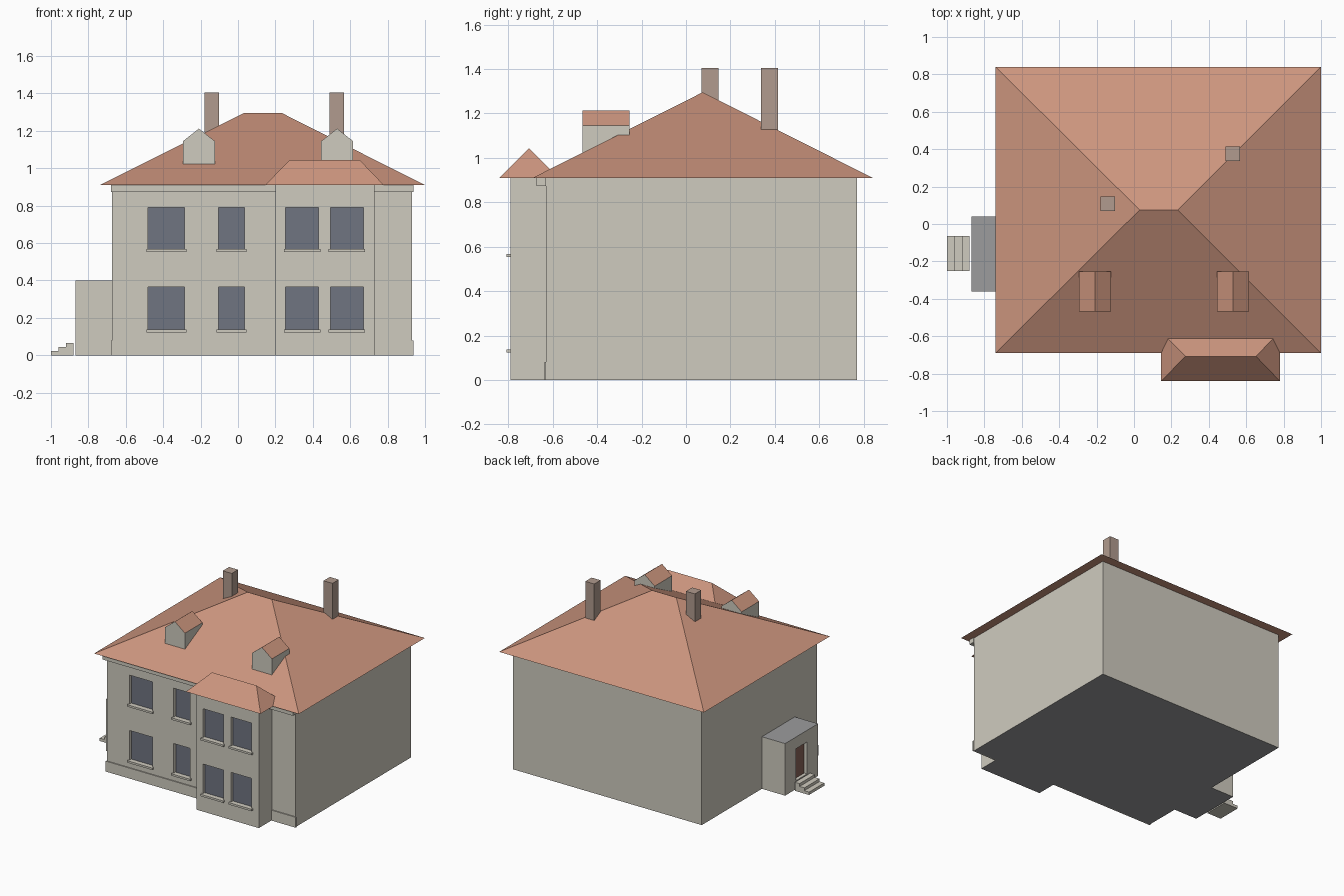
import bpy, bmesh
from mathutils import Vector

if "Cube" in bpy.data.objects:
    bpy.data.objects.remove(bpy.data.objects["Cube"])


def material(name, *rgb):
    """Flat material from 0-255 display colour."""
    col = [((c / 255 + 0.055) / 1.055) ** 2.4 for c in rgb] + [1]
    m = bpy.data.materials.new(name)
    m.use_nodes = True
    m.diffuse_color = col
    m.node_tree.nodes["Principled BSDF"].inputs["Base Color"].default_value = col
    return m


PLASTER = material("plaster", 207, 203, 191)
TILE = material("roof_tile", 204, 149, 126)
GLASS = material("window_glass", 112, 117, 129)
BRICK = material("chimney_brick", 177, 155, 142)
GREY = material("grey_flat_roof", 156, 156, 157)
DOOR = material("door_brown", 135, 100, 88)


def finish(bm, name, *mats):
    bmesh.ops.recalc_face_normals(bm, faces=bm.faces)
    me = bpy.data.meshes.new(name)
    bm.to_mesh(me)
    bm.free()
    for m in mats:
        me.materials.append(m)
    ob = bpy.data.objects.new(name, me)
    bpy.context.collection.objects.link(ob)
    return ob


def box_bm(x0, x1, y0, y1, z0, z1):
    bm = bmesh.new()
    bmesh.ops.create_cube(bm, size=1)
    for v in bm.verts:
        v.co = (x0 if v.co.x < 0 else x1, y0 if v.co.y < 0 else y1, z0 if v.co.z < 0 else z1)
    return bm


def box(name, mat, *dims):
    return finish(box_bm(*dims), name, mat)


def prism(name, mats, profile, axis, a, b):
    """Extrude a closed profile from a to b along an axis (0 = x, 1 = y)."""
    bm = bmesh.new()
    face = bm.faces.new([bm.verts.new((a, p, z) if axis == 0 else (p, a, z)) for p, z in profile])
    ext = bmesh.ops.extrude_face_region(bm, geom=[face])["geom"]
    for v in ext:
        if isinstance(v, bmesh.types.BMVert):
            v.co[axis] = b
    return finish(bm, name, *mats)


def cut_openings(bm, normal, axis, rects, depth, index):
    """Recess rectangles (a0, a1, z0, z1) in the wall facing normal."""
    bm.normal_update()
    n = Vector(normal)

    def wall():
        return [f for f in bm.faces if f.normal.dot(n) > 0.9]

    for ax, values in ((axis, {r[i] for r in rects for i in (0, 1)}),
                       (2, {r[i] for r in rects for i in (2, 3)})):
        for val in sorted(values):
            co, no = Vector(), Vector()
            co[ax], no[ax] = val, 1
            fs = wall()
            geom = fs + list({e for f in fs for e in f.edges}) + list({v for f in fs for v in f.verts})
            bmesh.ops.bisect_plane(bm, geom=geom, plane_co=co, plane_no=no, dist=1e-5)
            bm.normal_update()
    for a0, a1, z0, z1 in rects:
        faces = []
        for f in wall():
            c = f.calc_center_median()
            if a0 < c[axis] < a1 and z0 < c.z < z1 and f.material_index == 0:
                faces.append(f)
        ext = bmesh.ops.extrude_face_region(bm, geom=faces)["geom"]
        bmesh.ops.delete(bm, geom=faces, context="FACES_ONLY")
        for g in ext:
            if isinstance(g, bmesh.types.BMVert):
                g.co -= n * depth
            elif isinstance(g, bmesh.types.BMFace):
                g.material_index = index
        bm.normal_update()
    bmesh.ops.dissolve_limit(bm, angle_limit=0.01, verts=bm.verts, edges=bm.edges, delimit={"MATERIAL"})


def grey_caps(bm, index):
    """Colour the horizontal outer faces grey."""
    bm.normal_update()
    lo, hi = min(v.co.z for v in bm.verts), max(v.co.z for v in bm.verts)
    for f in bm.faces:
        if abs(f.normal.z) > 0.9 and f.calc_center_median().z in (lo, hi):
            f.material_index = index


def hip_roof(name, x0, x1, y0, y1, z0, rx0, rx1, z1):
    bm = bmesh.new()
    ry = (y0 + y1) / 2
    a, b, c, d = [bm.verts.new(p) for p in ((x0, y0, z0), (x1, y0, z0), (x1, y1, z0), (x0, y1, z0))]
    r, s = bm.verts.new((rx0, ry, z1)), bm.verts.new((rx1, ry, z1))
    for f in ((a, b, s, r), (b, c, s), (c, d, r, s), (d, a, r), (d, c, b, a)):
        bm.faces.new(f)
    return finish(bm, name, TILE)


# Walls with recessed windows and their sills
EAVE = 0.91
ROWS = ((0.135, 0.365), (0.565, 0.79))
FRONT, BAY_FRONT = -0.63, -0.79
for name, dims, spans in (
        ("main_walls", (-0.673, 0.93, FRONT, 0.77), ((-0.48, -0.285), (-0.105, 0.035))),
        ("bay_walls", (0.2, 0.73, BAY_FRONT, FRONT), ((0.255, 0.43), (0.495, 0.67)))):
    bm = box_bm(*dims, 0, EAVE)
    rects = [(*s, *r) for s in spans for r in ROWS]
    cut_openings(bm, (0, -1, 0), 0, rects, 0.025, 1)
    grey_caps(bm, 2)
    finish(bm, name, PLASTER, GLASS, GREY)
    y = dims[2]
    for i, (x0, x1, z, _) in enumerate(rects):
        box(f"{name}_sill_{i + 1}", PLASTER, x0 - 0.01, x1 + 0.01, y - 0.018, y + 0.02, z - 0.012, z + 0.003)

# Plinth and cornice on either side of the bay
for side, x0, x1 in (("right", -0.68, 0.2), ("left", 0.73, 0.937)):
    box("plinth_" + side, PLASTER, x0, x1, FRONT - 0.008, FRONT, 0, 0.08)
    box("cornice_" + side, PLASTER, x0, x1, FRONT - 0.042, FRONT, 0.873, EAVE)

# Roofs
hip_roof("main_roof", -0.74, 1.0, -0.69, 0.84, EAVE, 0.03, 0.235, 1.295)
hip_roof("bay_roof", 0.145, 0.78, -0.84, -0.575, EAVE, 0.275, 0.652, 1.043)

# Dormers: plaster gables with tiled slopes
for side, x in (("right", -0.209), ("left", 0.53)):
    w = 0.085
    ob = prism("dormer_" + side, (PLASTER, TILE),
               ((x - w, 1.0), (x + w, 1.0), (x + w, 1.145), (x, 1.212), (x - w, 1.145)), 1, -0.467, -0.255)
    for p in ob.data.polygons:
        p.material_index = int(0.1 < p.normal.z < 0.95)

# Chimneys
for side, x, y in (("right", -0.14, 0.108), ("left", 0.528, 0.376)):
    box("chimney_" + side, BRICK, x - 0.038, x + 0.038, y - 0.038, y + 0.038, 1.0, 1.405)

# Side porch with a recessed door and steps
bm = box_bm(-0.87, -0.673, -0.36, 0.04, 0, 0.40)
cut_openings(bm, (-1, 0, 0), 1, [(-0.228, -0.09, 0.065, 0.31)], 0.025, 1)
grey_caps(bm, 2)
finish(bm, "porch", PLASTER, DOOR, GREY)

stairs = [(-0.88, 0), (-1.0, 0)]
for i in range(3):
    z = 0.022 * (i + 1)
    stairs += [(-1.0 + 0.04 * i, z), (-0.96 + 0.04 * i, z)]
prism("porch_steps", (PLASTER,), stairs, 1, -0.25, -0.065)
